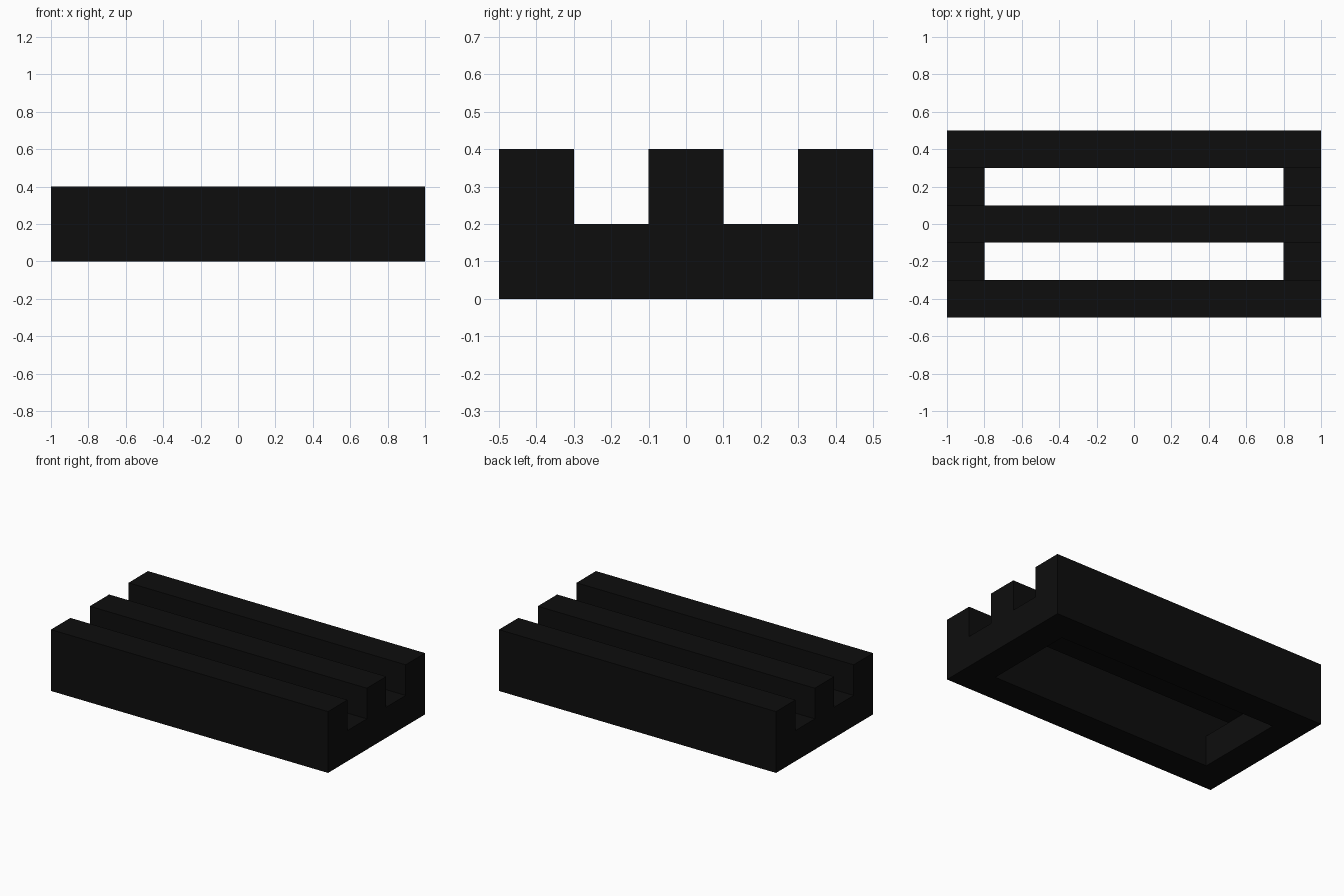
import bpy

cube = bpy.data.objects.get("Cube")
if cube:
    bpy.data.objects.remove(cube, do_unlink=True)

# Single near-black colour
black = bpy.data.materials.new("matte_black")
black.use_nodes = True
colour = (0.0042, 0.0042, 0.0042, 1)
black.diffuse_color = colour
bsdf = next(n for n in black.node_tree.nodes if n.type == 'BSDF_PRINCIPLED')
bsdf.inputs["Base Color"].default_value = colour


def box(name, centre, size):
    """Flat-shaded box with its scale applied."""
    bpy.ops.mesh.primitive_cube_add(size=1, location=centre)
    ob = bpy.context.object
    ob.name = ob.data.name = name
    for v in ob.data.vertices:
        v.co = [c * s for c, s in zip(v.co, size)]
    ob.data.materials.append(black)
    return ob


UNIT = 0.2  # thickness of every bar

# Tall outer rails along the front and back
for name, side in (("front_rail", -1), ("back_rail", 1)):
    box(name, (0, side * 2 * UNIT, UNIT), (2, UNIT, 2 * UNIT))

# Low end blocks joining the outer rails
for name, side in (("right_end_block", -1), ("left_end_block", 1)):
    box(name, (side * 0.9, 0, UNIT / 2), (UNIT, 3 * UNIT, UNIT))

# Middle rail resting on the end blocks
box("middle_rail", (0, 0, 1.5 * UNIT), (2, UNIT, UNIT))
